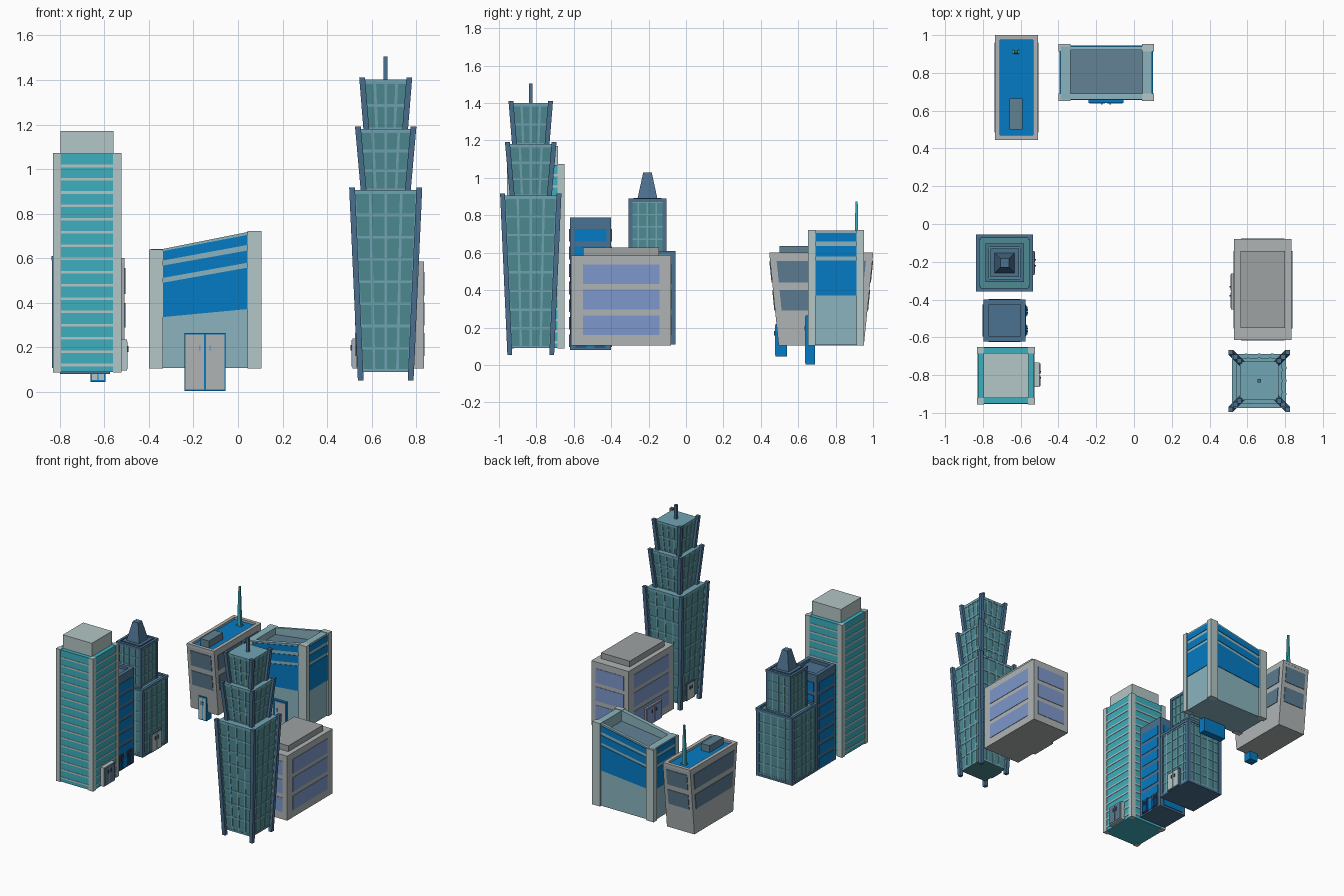
import bpy, bmesh

if "Cube" in bpy.data.objects:
    bpy.data.objects.remove(bpy.data.objects["Cube"])

SIDES = [(0, -1), (1, 0), (0, 1), (-1, 0)]        # front, right, back, left
mats = {}
C = dict(pale=(.70, .77, .77), aqua=(.25, .68, .74), blue=(.05, .48, .76), slate=(.30, .44, .56),
         dark=(.24, .33, .40), glass=(.31, .54, .57), trim=(.44, .64, .70), mist=(.54, .70, .74),
         grey=(.68, .70, .70), violet=(.49, .59, .79), window=(.36, .48, .56), navy=(.06, .33, .55),
         roof=(.38, .50, .57), stone=(.61, .63, .63))


def build(name, colour, solids):
    """One object made of six-sided solids (8 points each)."""
    bm = bmesh.new()
    for pts in solids:
        v = [bm.verts.new(p) for p in pts]
        for f in ((3, 2, 1, 0), (4, 5, 6, 7), (0, 1, 5, 4), (1, 2, 6, 5), (2, 3, 7, 6), (3, 0, 4, 7)):
            bm.faces.new([v[i] for i in f])
    bmesh.ops.recalc_face_normals(bm, faces=bm.faces)
    me = bpy.data.meshes.new(name)
    bm.to_mesh(me)
    bm.free()
    if colour not in mats:
        mats[colour] = bpy.data.materials.new(colour)
        mats[colour].diffuse_color = tuple(k ** 2.2 for k in C[colour]) + (1,)
    me.materials.append(mats[colour])
    ob = bpy.data.objects.new(name, me)
    bpy.context.collection.objects.link(ob)


def slab(x0, x1, y0, y1, lo, hi):
    """Box whose bottom and top heights are functions of x."""
    q = [(x0, y0), (x1, y0), (x1, y1), (x0, y1)]
    return [(x, y, lo(x)) for x, y in q] + [(x, y, hi(x)) for x, y in q]


def box(x0, x1, y0, y1, z0, z1):
    return slab(x0, x1, y0, y1, lambda x: z0, lambda x: z1)


def frus(c, hx0, hy0, z0, hx1, hy1, z1):
    s = [(-1, -1), (1, -1), (1, 1), (-1, 1)]
    return [(c[0] + a * hx, c[1] + b * hy, z) for hx, hy, z in ((hx0, hy0, z0), (hx1, hy1, z1)) for a, b in s]


def cube(c, hx, hy, z0, z1):
    return frus(c, hx, hy, z0, hx, hy, z1)


def ring(c, hx, hy, t, z0, z1):
    x, y = c
    return [box(x - hx, x + hx, y - hy, y - hy + t, z0, z1), box(x - hx, x + hx, y + hy - t, y + hy, z0, z1),
            box(x - hx, x - hx + t, y - hy + t, y + hy - t, z0, z1),
            box(x + hx - t, x + hx, y - hy + t, y + hy - t, z0, z1)]


def panel(c, side, d, u, z, out=.004, inn=.004):
    """Plate on one wall: d = wall distance at bottom/top, u = sideways extents bottom/top."""
    nx, ny = SIDES[side]
    u = u if len(u) == 4 else u * 2
    pts = []
    for dd, a, b, h in ((d[0], u[0], u[1], z[0]), (d[1], u[2], u[3], z[1])):
        for o, w in ((-inn, a), (-inn, b), (out, b), (out, a)):
            pts.append((c[0] + nx * (dd + o) - ny * w, c[1] + ny * (dd + o) + nx * w, h))
    return pts


def posts(c, s0, s1, h, z0, z1):
    return [[(px + a * s + c[0], py + b * s + c[1], z) for px, py, s, z in
             [(p[0], p[1], s0, z0) for p in sq] + [(p[0], p[1], s1, z1) for p in sq]]
            for a in (-1, 1) for b in (-1, 1) for sq in [[(-h, -h), (h, -h), (h, h), (-h, h)]]]


def lattice(c, h0, h1, z0, z1, cols, rows, bar):
    """Window bars on four walls of a tapering tower."""
    w = lambda z: h0 + (h1 - h0) * (z - z0) / (z1 - z0)
    out = []
    for s in range(4):
        for i in range(cols + 1):
            k = -1 + 2 * i / cols
            out.append(panel(c, s, (h0, h1), (k * h0 - bar, k * h0 + bar, k * h1 - bar, k * h1 + bar), (z0, z1)))
        for j in range(rows + 1):
            a = z0 + (z1 - z0 - 2 * bar) * j / rows
            b = a + 2 * bar
            out.append(panel(c, s, (w(a), w(b)), (-w(a), w(a), -w(b), w(b)), (a, b), .003))
    return out


def door(name, c, side, d, u, w, z0, z1, frame, leaf, out=.012, inn=.01, pull='dark'):
    build(name + "_door_frame", frame, [panel(c, side, (d, d), (u - w, u + w), (z0, z1), out, inn)])
    d += out
    gap = w * .05
    build(name + "_door_leaves", leaf, [panel(c, side, (d, d), p, (z0 + .008, z1 - .008), .003) for p in
                                        ((u - w + .006, u - gap), (u + gap, u + w - .006))])
    m = (z0 + z1) / 2 + .04 * (z1 - z0) / .14
    build(name + "_door_handles", pull, [panel(c, side, (d, d), (u + k * w - .004, u + k * w + .004),
                                               (m - .025, m), .007) for k in (-.25, .25)])


# Striped tower
c, h = (-.677, -.803), .153
build("striped_tower_glass", 'aqua', [cube(c, .148, .148, .09, 1.07)])
build("striped_tower_corners", 'pale', posts(c, h - .018, h - .018, .018, .088, 1.073))
build("striped_tower_bands", 'pale', [panel(c, s, (.148, .148), (-.118, .118), (z, z + .012), .003)
                                      for s in range(4) for z in [.115 + .0595 * i for i in range(16)]])
build("striped_tower_roof_block", 'pale', [cube(c, .119, .119, 1.07, 1.17)])
door("striped_tower", c, 1, h, .005, .065, .095, .235, 'pale', 'window', .025)

# Blue office block
c = (-.686, -.511)
build("blue_block_body", 'slate', [cube(c, .112, .11, .08, .765)] + ring(c, .112, .11, .027, .765, .787))
build("blue_block_windows", 'blue', [panel(c, s, (.111, .111), (-.085, .085), (z, z + .068))
                                     for s in range(4) for z in [.095 + .094 * i for i in range(7)]])
for u in (-.05, .05):
    door("blue_block", c, 1, .112, u, .03, .09, .20, 'dark', 'navy', .006)

# Stepped tower with a pyramid cap
c = (-.685, -.206)
build("stepped_tower_walls", 'glass', [cube(c, .144, .144, .11, .595), cube(c, .096, .096, .595, .88)])
build("stepped_tower_frame", 'slate', posts(c, .137, .137, .013, .11, .605) + posts(c, .091, .091, .01, .595, .885)
      + ring(c, .151, .151, .018, .59, .61) + ring(c, .102, .102, .018, .87, .89)
      + [cube(c, .15, .15, .108, .125)])
build("stepped_tower_window_bars", 'trim', lattice(c, .144, .144, .125, .59, 5, 6, .005)
      + lattice(c, .096, .096, .6, .875, 4, 4, .004))
build("stepped_tower_cap", 'slate', [cube(c, .075, .075, .88, .892), frus(c, .053, .053, .89, .023, .023, 1.028)])
door("stepped_tower", c, 1, .15, .0, .063, .112, .25, 'slate', 'pale', .008)

# Flared low building with a mast
c = (-.622, .723)
w = lambda z: .228 + .05 * (z - .105) / .495
build("flared_building_body", 'grey', [frus(c, .113, w(.105), .105, .113, w(.58), .58)]
      + ring(c, .113, .277, .026, .58, .6))
build("flared_building_roof", 'blue', [cube(c, .088, .252, .57, .584)])
bands = []
for a, b in ((.44, .555), (.29, .40)):
    for s in range(4):
        if s % 2:
            bands.append(panel(c, s, (.113, .113), (.035 - w(a), w(a) - .035, .035 - w(b), w(b) - .035), (a, b)))
        else:
            bands.append(panel(c, s, (w(a), w(b)), (-.085, .085), (a, b)))
build("flared_building_windows", 'window', bands)
build("flared_building_roof_box", 'roof', [box(-.66, -.59, .50, .665, .58, .635)])
m = (-.625, .912)
build("flared_building_mast", 'aqua', [cube(m, .022, .012, .58, .592), frus(m, .014, .011, .59, .006, .006, .875)])
door("flared_building", c, 0, .238, -.006, .033, .045, .22, 'blue', 'pale', .007, .055)

# Sloped-roof building
line = lambda l, r: (lambda x: l + (r - l) * min(1, max(0, (x + .335) / .38)))
c = (-.148, .80)
top, flat = line(.642, .718), (lambda x: .58)
build("sloped_building_walls", 'mist', [box(-.39, .096, .66, .94, .107, .58)]
      + [slab(*r, flat, top) for r in ((-.335, .045, .66, .69), (-.335, .045, .92, .94),
                                       (-.39, -.335, .66, .94), (.045, .096, .66, .94))])
build("sloped_building_roof", 'roof', [slab(-.335, .045, .69, .92, flat, line(.592, .64))])
build("sloped_building_corners", 'pale', [box(x, x + .064, y, y + .04, .105, z) for x, z in ((-.4, .64), (.042, .722))
                                          for y in (.652, .912)])
blues = []
for (a, b), (e, f) in (((.336, .372), (.49, .558)), ((.512, .58), (.567, .635)), ((.59, .66), (.632, .705))):
    blues += [slab(-.336, .042, y, y + .006, line(a, b), line(e, f)) for y in (.656, .938)]
    blues += [box(-.394, -.388, .692, .912, a, e), box(.094, .1, .692, .912, b, f)]
build("sloped_building_blue_windows", 'blue', blues)
door("sloped_building", c, 0, .15, 0, .093, .003, .265, 'blue', 'grey', .01, .04, 'violet')

# Tall flared skyscraper: three tiers with corner fins
c = (.663, -.83)
glass, bars, fins, decks = [], [], [], []
for z0, z1, h0, h1, s0, s1, n, f0 in ((.09, .9, .105, .14, .112, .151, 8, .052),
                                      (.9, 1.175, .093, .118, .098, .125, 3, .89),
                                      (1.175, 1.395, .08, .099, .086, .106, 2, 1.165)):
    glass.append(frus(c, h0, h0, z0, h1, h1, z1))
    bars += lattice(c, h0, h1, z0, z1, 4, n, .006)
    fins += posts(c, s0, s1, .013, f0, z1 + .017)
    decks.append(cube(c, h1 + .003, h1 + .003, z1 - .004, z1 + .006))
build("skyscraper_glass", 'glass', glass)
build("skyscraper_window_bars", 'trim', bars)
build("skyscraper_fins", 'slate', fins)
build("skyscraper_decks", 'trim', decks)
build("skyscraper_mast", 'slate', [cube(c, .009, .009, 1.4, 1.505)])
door("skyscraper", c, 3, .112, 0, .05, .092, .22, 'slate', 'pale', .008)

# Grey block with violet windows
c = (.682, -.347)
build("violet_block_body", 'grey', [cube(c, .153, .267, .105, .585)])
build("violet_block_roof_slab", 'stone', [cube(c, .118, .203, .585, .628)])
build("violet_block_windows", 'violet', [panel(c, s, (d, d), (-u, u), (z, z + .105))
                                         for s, d, u in ((0, .266, .115), (1, .152, .205), (2, .266, .115), (3, .152, .205))
                                         for z in (.16, .297, .432)])
door("violet_block", c, 3, .153, .01, .095, .105, .24, 'grey', 'violet', .016)

for m in bpy.data.materials:
    if m.users and not m.is_grease_pencil:
        m.use_nodes = True
        m.node_tree.nodes["Principled BSDF"].inputs["Base Color"].default_value = m.diffuse_color
